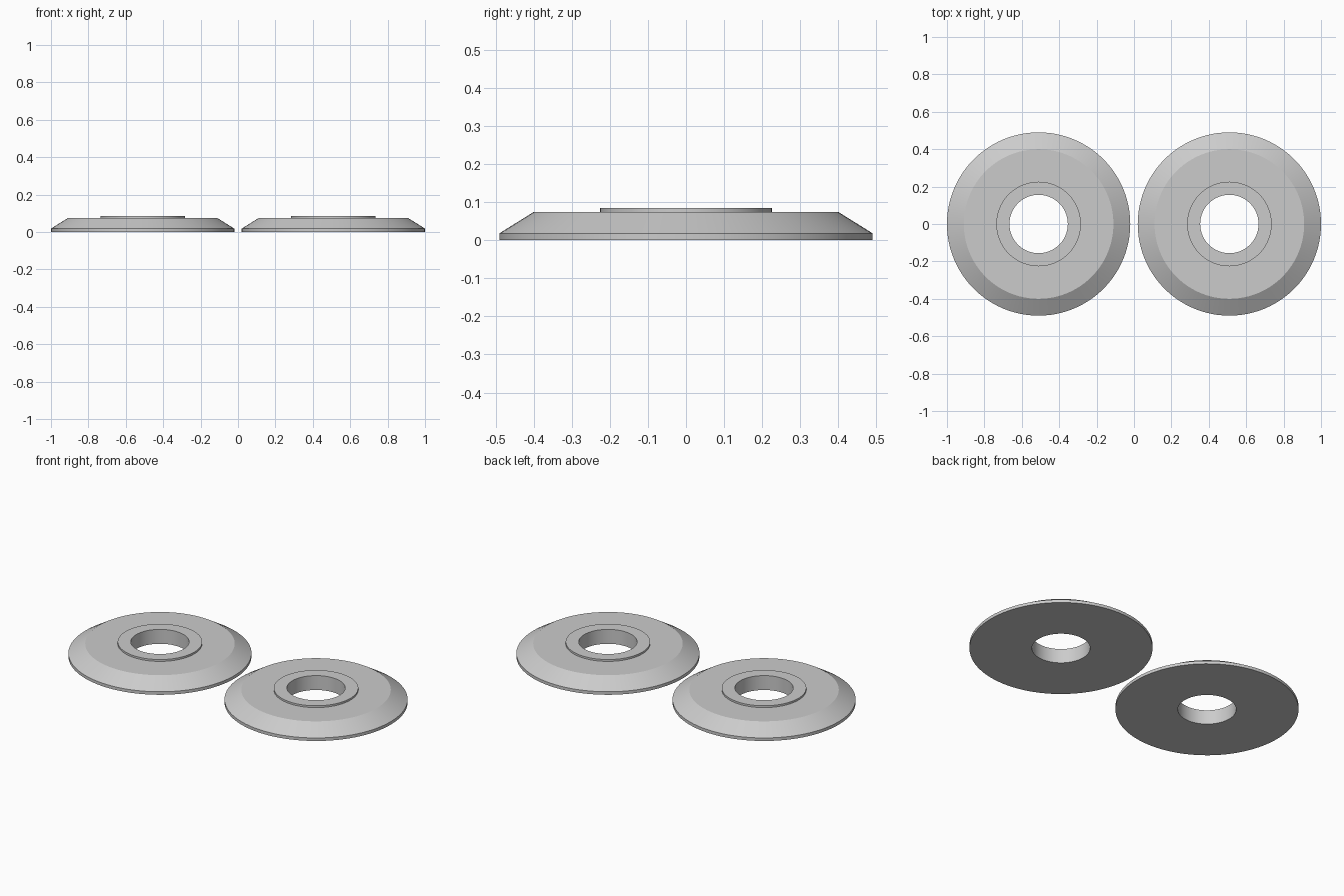
import bpy
import bmesh
import math

cube = bpy.data.objects.get("Cube")
if cube:
    bpy.data.objects.remove(cube, do_unlink=True)

SEGMENTS = 96
CENTRE_X = 0.51

# Plain grey metal
grey = bpy.data.materials.new("plain_grey")
grey.use_nodes = True
colour = (0.6, 0.6, 0.6, 1)
grey.diffuse_color = colour
grey.node_tree.nodes["Principled BSDF"].inputs["Base Color"].default_value = colour

# Half cross-section (radius, height): bore, rim, bevel, flat top, raised collar
PROFILE = [
    (0.156, 0), (0.49, 0), (0.49, 0.018), (0.40, 0.074),
    (0.226, 0.074), (0.226, 0.085), (0.156, 0.085),
]


def make_disc(name, x):
    """Revolve the closed cross-section into a bevelled ring."""
    bm = bmesh.new()
    rings = []
    for i in range(SEGMENTS):
        a = math.tau * i / SEGMENTS
        rings.append([bm.verts.new((r * math.cos(a), r * math.sin(a), z))
                      for r, z in PROFILE])
    count = len(PROFILE)
    for i, ring in enumerate(rings):
        following = rings[(i + 1) % SEGMENTS]
        for j in range(count):
            k = (j + 1) % count
            bm.faces.new((ring[j], following[j], following[k], ring[k]))
    bmesh.ops.recalc_face_normals(bm, faces=bm.faces[:])

    mesh = bpy.data.meshes.new(name)
    bm.to_mesh(mesh)
    bm.free()
    mesh.materials.append(grey)
    disc = bpy.data.objects.new(name, mesh)
    disc.location.x = x
    bpy.context.collection.objects.link(disc)

    bpy.ops.object.select_all(action='DESELECT')
    disc.select_set(True)
    bpy.context.view_layer.objects.active = disc
    bpy.ops.object.shade_smooth_by_angle(angle=math.radians(25))


# Matching pair side by side
make_disc("left_disc", CENTRE_X)
make_disc("right_disc", -CENTRE_X)
